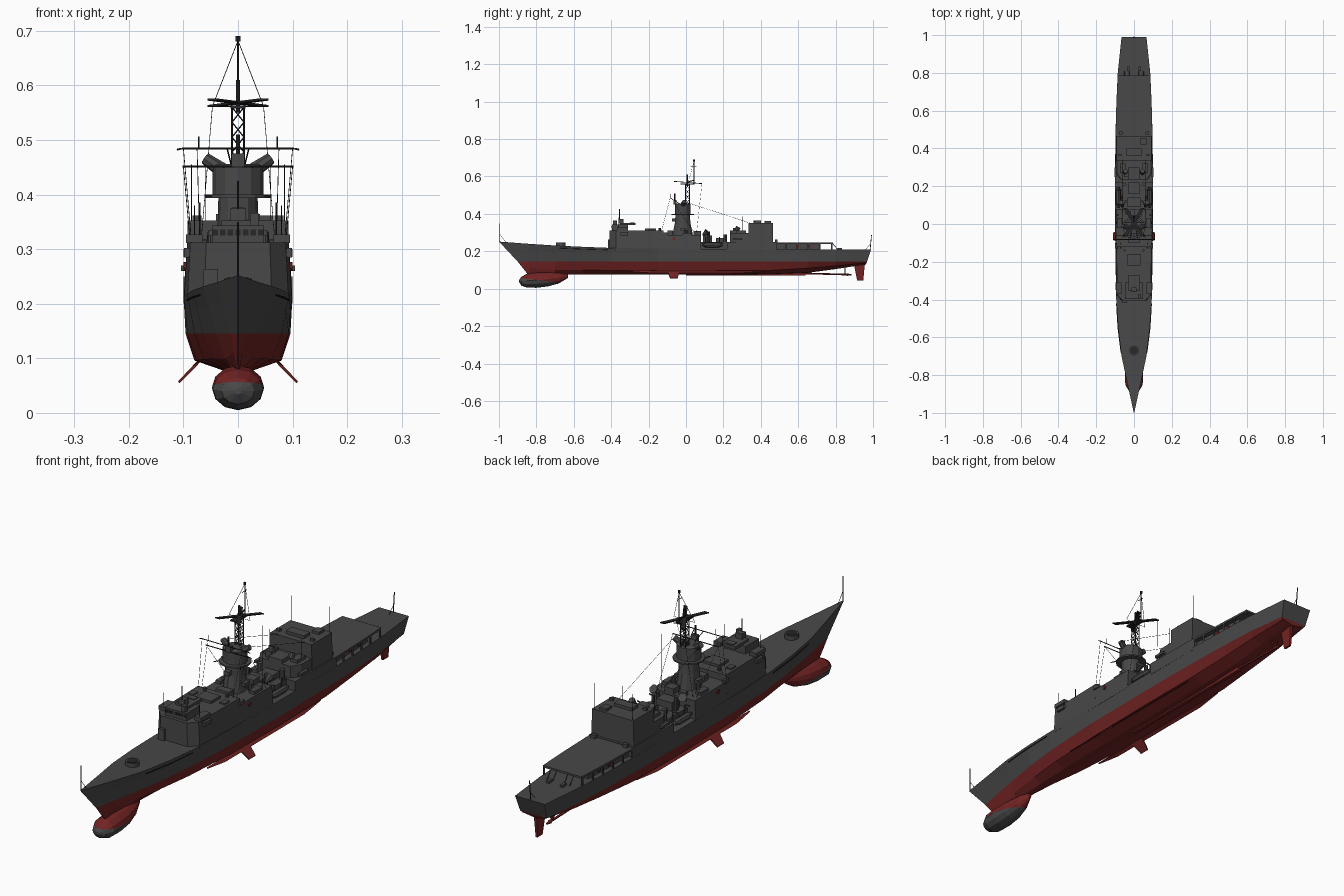
import bpy, bmesh, math
from mathutils import Vector, Matrix


def material(name, r, g, b):
    m = bpy.data.materials.new(name)
    m.diffuse_color = (r, g, b, 1)
    return m


GREY = material("ship grey", 0.065, 0.065, 0.066)
RED = material("hull red", 0.17, 0.017, 0.017)
DARK = material("dark metal", 0.02, 0.02, 0.021)


def finish(name, bm, *mats):
    bmesh.ops.recalc_face_normals(bm, faces=bm.faces)
    me = bpy.data.meshes.new(name)
    bm.to_mesh(me)
    bm.free()
    for m in mats:
        me.materials.append(m)
    ob = bpy.data.objects.new(name, me)
    bpy.context.collection.objects.link(ob)
    return ob


def loft(bm, rings):
    rows = [[bm.verts.new(p) for p in r] for r in rings]
    n = len(rows[0])
    for a, b in zip(rows, rows[1:]):
        for i in range(n):
            j = (i + 1) % n
            bm.faces.new((a[i], a[j], b[j], b[i]))
    bm.faces.new(rows[0])
    bm.faces.new(rows[-1])


def house(name, plan, z0, z1, top=1.0, mat=GREY):
    """Deckhouse from a half plan of (y, half width), mirrored across x."""
    outline = [(w, y) for y, w in plan] + [(-w, y) for y, w in reversed(plan)]
    bm = bmesh.new()
    loft(bm, [[(x * s, y, z) for x, y in outline] for z, s in ((z0, 1), (z1, top))])
    return finish(name, bm, mat)


def boxes(name, items, mat=GREY, mirror=False):
    """Items are (x, y0, y1, z0, z1, half width)."""
    bm = bmesh.new()
    for x, y0, y1, z0, z1, w in items:
        for s in ((1, -1) if mirror else (1,)):
            M = Matrix.Translation((s * x, (y0 + y1) / 2, (z0 + z1) / 2)) @ Matrix.Diagonal((2 * w, y1 - y0, z1 - z0, 1))
            bmesh.ops.create_cube(bm, size=1, matrix=M)
    return finish(name, bm, mat)


def rods(name, items, mat=DARK, mirror=False, sides=5):
    """Items are (start, end, start radius[, end radius])."""
    bm = bmesh.new()
    for p, q, r, *e in items:
        for s in ((1, -1) if mirror else (1,)):
            a, b = Vector((s * p[0], p[1], p[2])), Vector((s * q[0], q[1], q[2]))
            d = b - a
            M = Matrix.Translation((a + b) / 2) @ d.to_track_quat('Z', 'Y').to_matrix().to_4x4()
            bmesh.ops.create_cone(bm, cap_ends=True, segments=sides, radius1=r,
                                  radius2=e[0] if e else r, depth=d.length, matrix=M)
    return finish(name, bm, mat)


# hull: y, deck z, half widths of deck / waterline / bilge, bilge z, keel z
WL = 0.145
stations = [(-1, .252, .001, .001, .001, .11, .08), (-.84, .24, .036, .014, .008, .11, .077),
            (-.7, .231, .066, .04, .025, .10, .075), (-.55, .224, .084, .064, .045, .10, .075),
            (-.4, .218, .094, .08, .062, .098, .075), (-.15, .215, .099, .093, .076, .096, .075),
            (.15, .212, .1, .096, .08, .096, .075), (.45, .21, .099, .094, .078, .098, .077),
            (.65, .21, .093, .088, .07, .11, .085), (.8, .21, .086, .08, .065, .122, .105),
            (.99, .21, .066, .059, .05, .138, .13)]
rings = []
for y, zd, wd, ww, wb, zb, zk in stations:
    yw, yb, yk = {-1: (-.9, -.872, -.848), .99: (.968, .965, .962)}.get(y, (y, y, y))
    half = [(wd, y, zd), (wd * .55 + ww * .45, y * .6 + yw * .4, .4 * WL + .6 * zd),
            (ww, yw, WL), (wb, yb, zb), (wb * .35, yk, zk + .003)]
    rings.append(half + [(0, yk, zk)] + [(-x, a, z) for x, a, z in reversed(half)])
bm = bmesh.new()
loft(bm, rings)
bmesh.ops.bisect_plane(bm, geom=bm.verts[:] + bm.edges[:] + bm.faces[:], plane_co=(0, 0, WL), plane_no=(0, 0, 1))
for f in bm.faces:
    f.material_index = int(f.calc_center_median().z < WL - .0005)
finish("hull", bm, GREY, RED)

# sonar bulb: grey below a sloping line, red above
bulb = [(-.892, .04, .006, .006), (-.88, .04, .03, .024), (-.85, .043, .046, .037), (-.8, .046, .048, .041),
        (-.74, .05, .043, .038), (-.68, .058, .028, .03), (-.63, .07, .006, .012)]
bm = bmesh.new()
loft(bm, [[(rx * math.cos(k * math.pi / 6), y, zc + rz * math.sin(k * math.pi / 6)) for k in range(12)]
          for y, zc, rx, rz in bulb])
co, no = Vector((0, -.89, .057)), Vector((0, .11, 1)).normalized()
bmesh.ops.bisect_plane(bm, geom=bm.verts[:] + bm.edges[:] + bm.faces[:], plane_co=co, plane_no=no)
for f in bm.faces:
    f.material_index = int((f.calc_center_median() - co).dot(no) > 0)
finish("sonar_bulb", bm, GREY, RED)

# underwater fittings
bm = bmesh.new()
loft(bm, [[(-t, y0, z), (t, y0, z), (t, y1, z), (-t, y1, z)] for y0, y1, z, t in
          ((.9, .958, .14, .006), (.9, .955, .12, .006), (.915, .948, .045, .004))])
finish("rudder", bm, RED)
bm = bmesh.new()
for s in (1, -1):
    loft(bm, [[(s * x, y0, z), (s * x, y1, z), (s * (x + .003), y1, z + .004), (s * (x + .003), y0, z + .004)]
              for x, z, y0, y1 in ((.07, .092, -.1, -.035), (.107, .054, -.085, -.045))])
    loft(bm, [[(s * .072, y, .092), (s * .072, y, .097), (s * (.072 + d), y, .094 - d * .7)]
              for y, d in ((-.3, .003), (-.2, .013), (.3, .013), (.42, .003))])
finish("stabiliser_fins_and_bilge_keels", bm, RED)
rods("propeller_shaft", [((0, .5, .085), (0, .87, .075), .005), ((.02, .85, .13), (0, .85, .076), .004),
                         ((-.02, .85, .13), (0, .85, .076), .004), ((0, .86, .075), (0, .885, .074), .008, .003)], RED)
boxes("keel_skeg", [(0, .0, .64, .07, .088, .007)], RED)

# superstructure
house("bridge_block", [(-.408, .062), (-.375, .093), (-.12, .099)], .205, .312, .94)
house("midship_block", [(-.12, .099), (.08, .1)], .205, .286, .95)
house("boat_deck_house", [(.08, .062), (.235, .062)], .2, .25)
house("hangar_deck", [(.22, .1), (.475, .098)], .2, .25)
house("hangar_fore", [(.235, .07), (.27, .093), (.34, .093)], .25, .297, .98)
house("hangar", [(.335, .094), (.465, .094)], .25, .352, .98)
house("flight_deck", [(.465, .098), (.65, .093), (.785, .086)], .24, .248)
house("gallery_house", [(.47, .078), (.72, .07)], .205, .241, mat=GREY)
boxes("gallery_posts", [(.0965 - (y - .47) * .037, y, y + .008, .208, .241, .002)
                        for y in (.475, .53, .59, .65, .71, .776)], GREY, True)
rods("stern_braces", [((.025, .785, .241), (.025, .81, .21), .002), ((.05, .785, .241), (.05, .81, .21), .002)], GREY, True)
boxes("pilot_house", [(0, -.395, -.31, .31, .343, .048), (0, -.355, -.27, .34, .352, .03)])
boxes("bridge_wings", [(.08, -.37, -.31, .311, .327, .015), (.093, -.35, -.31, .285, .302, .006)], GREY, True)
boxes("bridge_windows", [(x * .014, -.397, -.394, .325, .336, .005) for x in range(-3, 4)], DARK)
boxes("director", [(0, -.36, -.335, .352, .374, .014), (0, -.3, -.275, .35, .355, .016),
                   (.03, -.39, -.37, .343, .366, .008), (-.05, -.418, -.39, .215, .264, .013)])
boxes("deck_gear", [(0, -.22, -.16, .31, .322, .035), (0, -.1, -.07, .285, .31, .03), (.02, .04, .08, .285, .308, .02),
                    (-.03, .05, .07, .285, .3, .014), (0, .09, .14, .25, .285, .035), (0, .16, .22, .25, .272, .03),
                    (0, .235, .3, .295, .312, .03), (0, .36, .4, .35, .364, .04), (.05, .42, .455, .35, .362, .015),
                    (-.04, .25, .28, .29, .325, .012)])
boxes("deck_lockers", [(.07, -.2, -.17, .305, .317, .012), (.075, -.02, .03, .284, .298, .012),
                       (.06, .27, .32, .295, .31, .015), (.075, .36, .37, .35, .362, .008),
                       (.095, -.13, -.1, .286, .3, .005), (.098, .25, .3, .26, .27, .006),
                       (.03, .81, .835, .21, .219, .006), (.07, .475, .49, .248, .262, .01)], GREY, True)

# ship's boats with davits and aft launchers
rods("boats", [((.083, .085, .236), (.083, .11, .234), .005, .014), ((.083, .11, .234), (.083, .17, .234), .014, .014),
               ((.083, .17, .234), (.083, .195, .236), .014, .008)], GREY, True, 8)
rods("davits", [((.065, y, .22), (.068, y, .272), .003) for y in (.105, .18)]
     + [((.068, y, .272), (.09, y, .275), .003) for y in (.105, .18)], GREY, True)
rods("vents", [((.055, .0, .285), (.055, .0, .315), .008), ((.05, -.14, .28), (.05, -.14, .325), .006),
               ((.04, .12, .25), (.04, .12, .305), .008), ((.05, .21, .25), (.05, .21, .29), .01)], GREY, True, 8)
rods("deck_dishes", [((.06, .09, .285), (.065, .115, .305), .006, .018), ((.045, .27, .31), (.045, .28, .33), .012)],
     GREY, True, 8)

# foredeck gun ring and hull side strips
rods("gun_ring", [((0, -.67, .225), (0, -.67, .246), .026)], GREY, sides=14)
rods("gun_ring_cap", [((0, -.67, .246), (0, -.67, .248), .02)], DARK, sides=14)
rods("bow_side_strips", [((.069, -.68, .216), (.085, -.55, .211), .002), ((.085, -.55, .211), (.093, -.42, .207), .002)],
     DARK, True)
rods("life_rings", [((x - .003, y, z), (x + .002, y, z), .008) for x, y, z in
                    ((.098, -.065, .268), (.063, .14, .233), (.079, .6, .226), (.076, .66, .226))], RED, True, 10)

# stack tower
bm = bmesh.new()
prof = [(.28, .044, .056), (.35, .037, .042), (.396, .036, .038), (.396, .047, .042), (.452, .047, .042), (.456, .04, .036)]
loft(bm, [[(rx * math.cos(k * math.pi / 6), -.018 + ry * math.sin(k * math.pi / 6), z) for k in range(12)]
          for z, rx, ry in prof])
finish("stack_tower", bm, GREY)
rods("stack_platform", [((0, -.018, .394), (0, -.018, .4), .06)], GREY, sides=12)
rods("exhaust_pipes", [((.03, -.018, .445), (.06, -.01, .466), .014, .011)], GREY, True, 8)
boxes("tower_boxes", [(0, -.075, -.05, .36, .376, .012), (0, -.066, -.05, .45, .475, .012),
                      (.045, -.03, .0, .31, .325, .008), (-.045, -.03, .0, .31, .325, .008)])

# lattice mast and pole
C, W = (0, .008), .011
corners = [(W, C[1] - W), (W, C[1] + W), (-W, C[1] + W), (-W, C[1] - W)]
lattice = [((x, y, .45), (x, y, .56), .0018) for x, y in corners]
for k in range(4):
    z = .45 + k * .0275
    for i in range(4):
        a, b = corners[i], corners[(i + 1) % 4]
        lattice += [((*a, z), (*b, z + .0275), .0012), ((*b, z), (*a, z + .0275), .0012)]
rods("lattice_mast", lattice, DARK, sides=4)
rods("pole_mast", [((0, .008, .55), (0, .008, .61), .004), ((0, .008, .57), (0, .043, .58), .003),
                   ((0, .043, .56), (0, .043, .685), .002), ((0, .043, .68), (0, .043, .69), .005),
                   ((0, .025, .655), (0, .055, .655), .0012), ((0, -.06, .47), (0, -.06, .51), .004)])
boxes("mast_platform", [(0, -.03, .045, .558, .563, .014)], DARK)
bm = bmesh.new()
for s in (1, -1):
    loft(bm, [[(s * e * .047 - .009, e * .075 + .01, .566 - e * .006 + d) for d in (0, .004)]
              + [(s * e * .047 + .009, e * .075 + .01, .566 - e * .006 + d) for d in (.004, 0)] for e in (-1, 1)])
finish("cross_antenna", bm, DARK)

# yards, whips, staffs and wires
rods("yards", [((0, -.082, .484), (.103, -.082, .484), .0018), ((.103, -.082, .484), (.112, -.082, .482), .0018),
               ((0, -.06, .451), (.102, -.06, .451), .002), ((.02, -.082, .484), (.012, -.03, .452), .0015),
               ((.072, -.082, .484), (.072, -.082, .506), .0012), ((.06, -.07, .398), (.03, -.02, .398), .002)], mirror=True)
rods("staffs", [((0, -.995, .25), (0, -.995, .35), .002), ((0, .985, .21), (0, .992, .288), .002),
                ((0, -.995, .29), (0, -.96, .245), .001), ((0, .987, .24), (0, .96, .21), .001),
                ((0, -.355, .37), (0, -.355, .425), .002)])
rods("whips", [((.085, .46, .35), (.085, .46, .455), .001), ((.07, .3, .31), (.07, .3, .385), .001),
               ((.08, -.36, .325), (.08, -.36, .38), .001)], mirror=True, sides=4)
rods("rigging", [((.1, -.085, .484), (.085, -.13, .312), .0007), ((.075, -.085, .484), (.07, -.13, .312), .0007),
                 ((.1, -.06, .451), (.085, .055, .286), .0007), ((.047, .085, .56), (.07, .055, .286), .0007),
                 ((.047, .01, .561), (0, .043, .682), .0008), ((0, .01, .561), (.047, .01, .561), .0008),
                 ((.06, -.01, .466), (.06, .34, .352), .0007)], mirror=True, sides=4)
